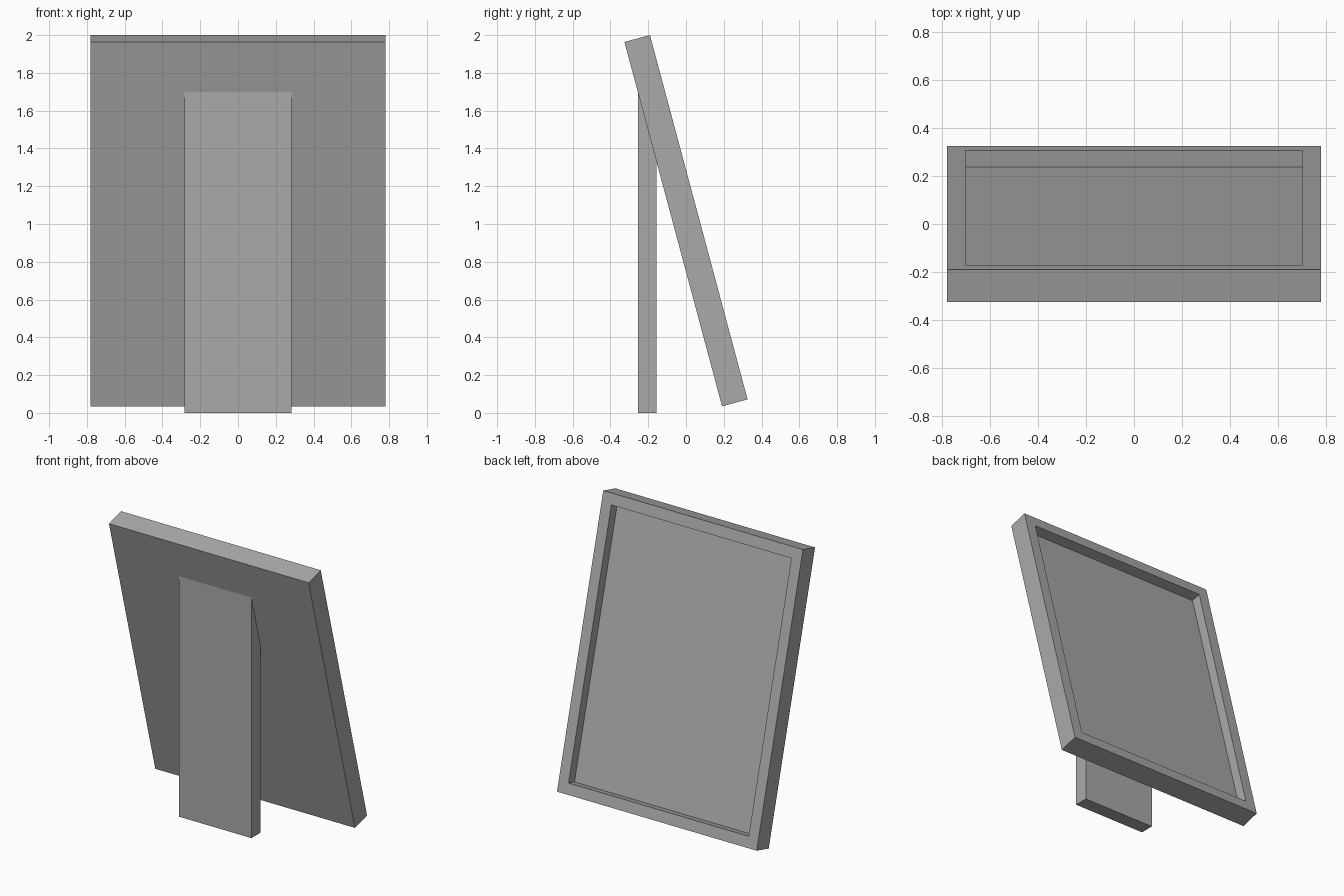
import bpy, bmesh
from math import radians

cube = bpy.data.objects.get("Cube")
if cube:
    bpy.data.objects.remove(cube, do_unlink=True)

grey = bpy.data.materials.new("mid grey")
grey.use_nodes = True
grey.diffuse_color = (0.4, 0.4, 0.4, 1)
grey.node_tree.nodes["Principled BSDF"].inputs["Base Color"].default_value = (0.4, 0.4, 0.4, 1)


def add_object(name, bm):
    bmesh.ops.recalc_face_normals(bm, faces=bm.faces)
    mesh = bpy.data.meshes.new(name)
    bm.to_mesh(mesh)
    bm.free()
    mesh.materials.append(grey)
    obj = bpy.data.objects.new(name, mesh)
    bpy.context.collection.objects.link(obj)
    return obj


# Leaning frame: a slab with a recessed picture area on its +y side
BORDER, RECESS = 0.108, 0.07
bm = bmesh.new()
bmesh.ops.create_cube(bm, size=1)
bmesh.ops.scale(bm, vec=(1.56, 0.14, 1.997), verts=bm.verts)
bm.normal_update()
display = max(bm.faces, key=lambda f: f.normal.y)
bmesh.ops.inset_region(bm, faces=[display], thickness=BORDER)
floor = bmesh.ops.extrude_discrete_faces(bm, faces=[display])["faces"][0]
bmesh.ops.translate(bm, vec=(0, -RECESS, 0), verts=floor.verts)
frame = add_object("picture_frame", bm)
frame.location.z = 1.0175
frame.rotation_euler.x = radians(15)

# Upright stand: side profile with a slanted top sunk slightly into the frame
profile = [(-0.255, 0), (-0.155, 0), (-0.155, 1.35), (-0.255, 1.72)]
bm = bmesh.new()
side = bm.faces.new([bm.verts.new((-0.283, y, z)) for y, z in profile])
ext = bmesh.ops.extrude_face_region(bm, geom=[side])["geom"]
bmesh.ops.translate(bm, vec=(0.566, 0, 0),
                    verts=[v for v in ext if isinstance(v, bmesh.types.BMVert)])
add_object("rear_stand", bm)
